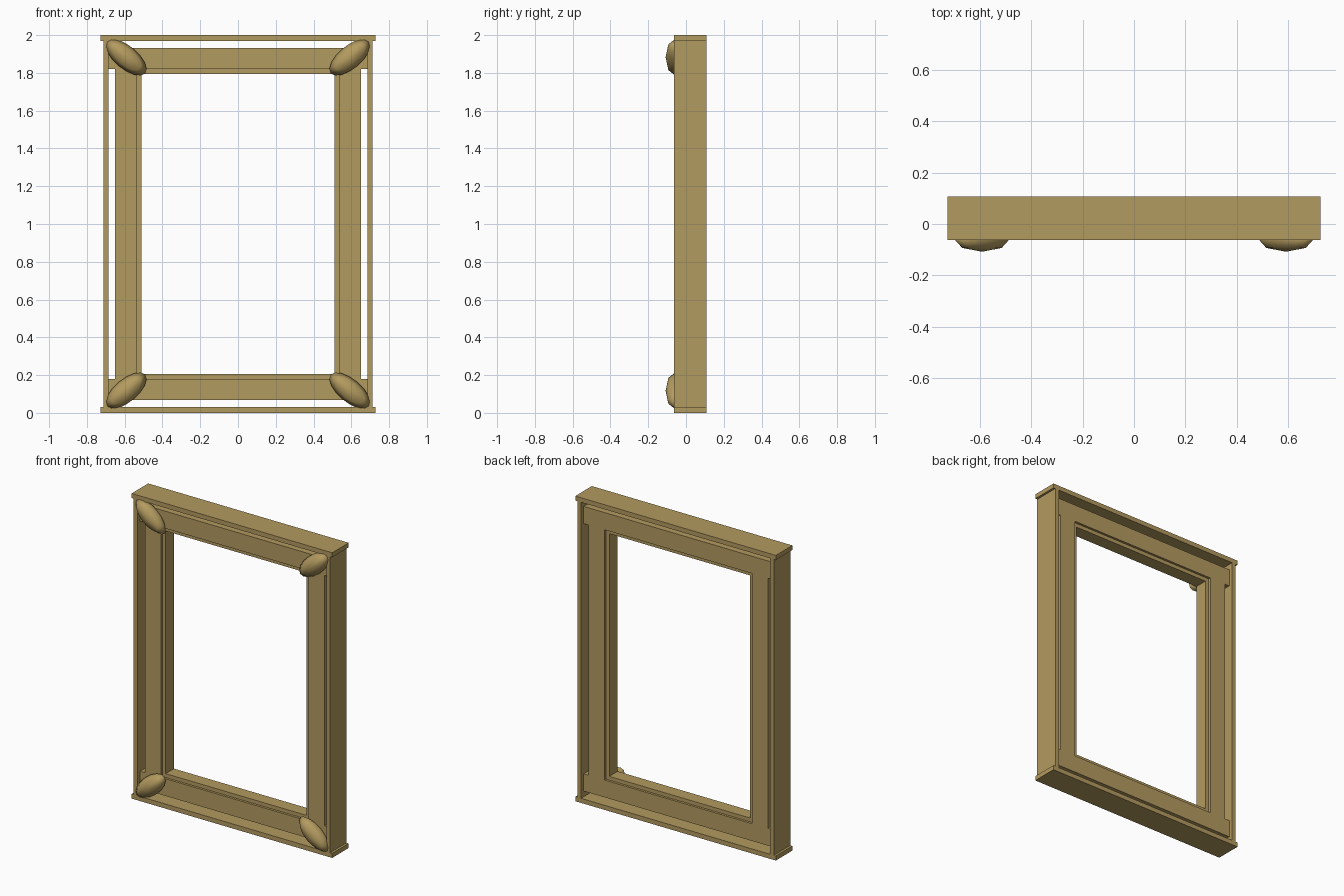
import bpy
import math
from mathutils import Matrix

cube = bpy.data.objects.get("Cube")
if cube:
    bpy.data.objects.remove(cube, do_unlink=True)

# Single warm brass colour
brass = bpy.data.materials.new("warm_brass")
brass.use_nodes = True
brass.diffuse_color = (0.45, 0.325, 0.115, 1)
brass.node_tree.nodes["Principled BSDF"].inputs["Base Color"].default_value = brass.diffuse_color


def box(name, x, y, z):
    """Box spanning the given (low, high) ranges."""
    bpy.ops.mesh.primitive_cube_add(size=1)
    ob = bpy.context.object
    ob.name = name
    spans = (x, y, z)
    size = [hi - lo for lo, hi in spans]
    mid = [(hi + lo) / 2 for lo, hi in spans]
    ob.data.transform(Matrix.Translation(mid) @ Matrix.Diagonal((*size, 1)))
    ob.data.materials.append(brass)
    return ob


def rails(name, half_width, y, low, high):
    """Matching bottom and top rails."""
    box("bottom_" + name, (-half_width, half_width), y, (low, high))
    box("top_" + name, (-half_width, half_width), y, (2 - high, 2 - low))


def posts(name, inner, outer, y, low):
    """Matching left and right uprights."""
    box("left_" + name, (inner, outer), y, (low, 2 - low))
    box("right_" + name, (-outer, -inner), y, (low, 2 - low))


# Thin outer casing, with the end boards overhanging the sides
casing = (-0.063, 0.108)
rails("casing_board", 0.727, casing, 0, 0.03)
posts("casing_board", 0.685, 0.712, casing, 0.03)

# Square main bars
bar = (-0.035, 0.081)
rails("main_bar", 0.686, bar, 0.067, 0.18)
posts("main_bar", 0.535, 0.65, bar, 0.18)

# Shallower inner lip around the opening
lip = (-0.02, 0.066)
rails("inner_lip", 0.535, lip, 0.18, 0.205)
posts("inner_lip", 0.51, 0.535, lip, 0.205)

# Diagonal oval studs on the front corners
for side, sx in (("left", 1), ("right", -1)):
    for level, sz in (("bottom", -1), ("top", 1)):
        bpy.ops.mesh.primitive_uv_sphere_add(segments=16, ring_count=4, radius=1)
        stud = bpy.context.object
        stud.name = f"{level}_{side}_stud"
        pole_forward = Matrix.Rotation(math.pi / 2, 4, "X")
        shape = Matrix.Diagonal((0.133, 0.05, 0.06, 1))
        tilt = Matrix.Rotation(-sx * sz * math.radians(40), 4, "Y")
        place = Matrix.Translation((sx * 0.593, -0.058, 1 + sz * 0.883))
        stud.data.transform(place @ tilt @ shape @ pole_forward)
        stud.data.materials.append(brass)
        bpy.ops.object.shade_smooth()
